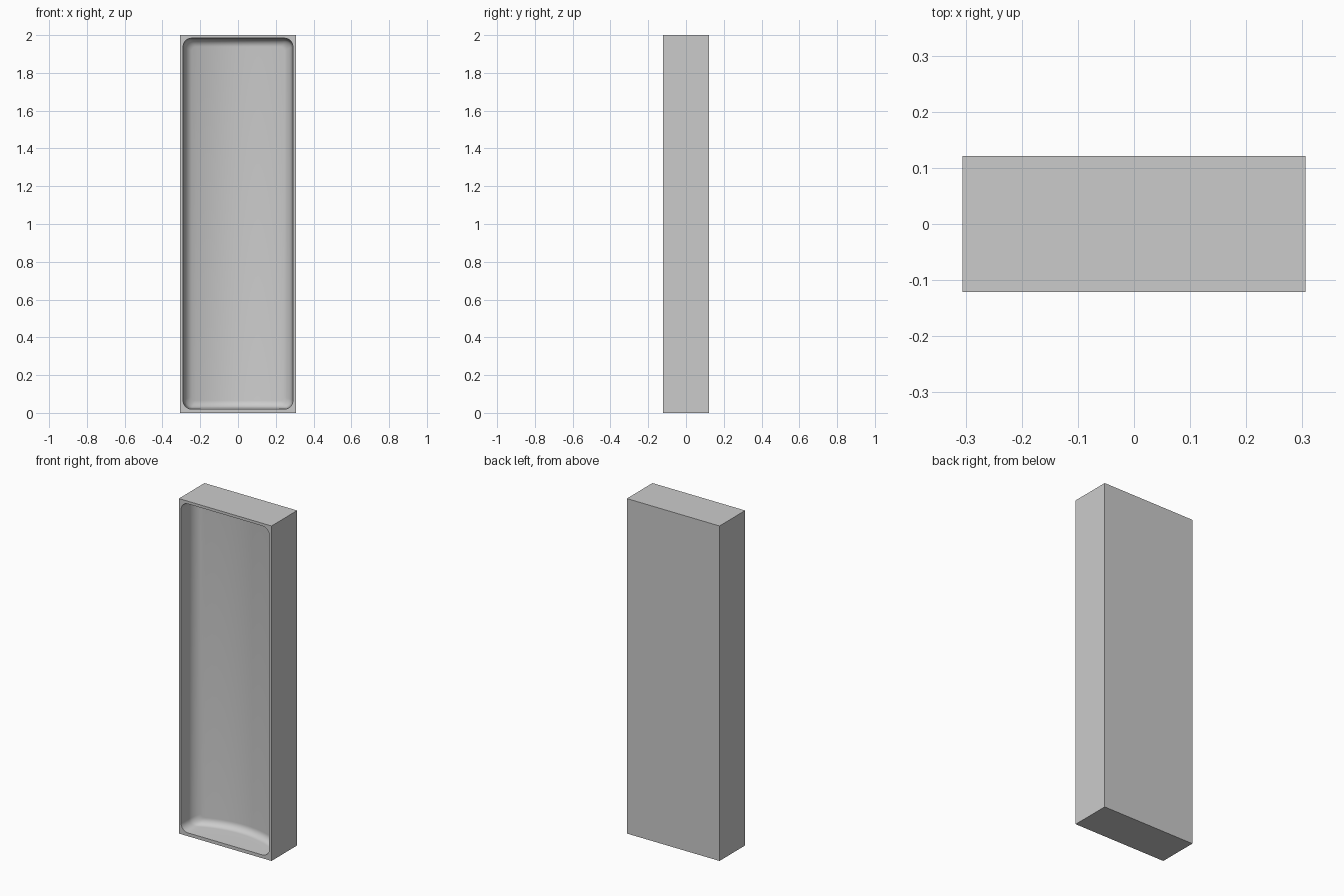
import bpy, bmesh, math

if "Cube" in bpy.data.objects:
    bpy.data.objects.remove(bpy.data.objects["Cube"])

W, D, H = 0.612, 0.242, 2.0
HALF_W, HALF_H, CORNER = 0.291, 0.982, 0.045   # recess opening
FRONT, DRAFT, FILLET = -D / 2, 0.006, 0.04


def make_object(name, bm):
    bmesh.ops.recalc_face_normals(bm, faces=bm.faces)
    mesh = bpy.data.meshes.new(name)
    bm.to_mesh(mesh)
    bm.free()
    ob = bpy.data.objects.new(name, mesh)
    bpy.context.collection.objects.link(ob)
    return ob


def half_outline(inset):
    """Upper half of a rounded rectangle, left to right, as (x, z)."""
    r = max(CORNER - inset * 0.5, 0.015)
    cx, cz = HALF_W - inset - r, HALF_H - inset - r
    arc = [math.radians(90 * i / 8) for i in range(9)]
    left = [(-cx - r * math.cos(a), cz + r * math.sin(a)) for a in arc]
    flat = [(cx * (2 * i / 20 - 1), cz + r) for i in range(1, 20)]
    right = [(-x, z) for x, z in reversed(left)]
    return left + flat + right


def back_depth(x):
    """Concave back, deepest along the centre line."""
    return 0.10 + 0.08 * (1 - (x / HALF_W) ** 2)


# Main block
bm = bmesh.new()
bmesh.ops.create_cube(bm, size=1)
for v in bm.verts:
    v.co = (v.co.x * W, v.co.y * D, (v.co.z + 0.5) * H)
block = make_object("hollowed_block", bm)

# Recess cutter: drafted walls, rounded inner edge, curved back
bm = bmesh.new()
stages = [(-0.001, None), (0.0, 0.0)]
for i in range(9):
    a = math.radians(90 * i / 8)
    stages.append((DRAFT + FILLET * (1 - math.cos(a)), FILLET * (1 - math.sin(a))))
rings = []
for k, (inset, lift) in enumerate(stages):
    pts = half_outline(max(inset, 0))

    def depth(x):
        return -0.05 if k == 0 else 0.0 if k == 1 else back_depth(x) - lift

    top = [bm.verts.new((x, FRONT + depth(x), 1.002 + z)) for x, z in pts]
    bot = [bm.verts.new((x, FRONT + depth(x), 1.002 - z)) for x, z in pts]
    rings.append((top, bot))
for (t0, b0), (t1, b1) in zip(rings, rings[1:]):
    loop0, loop1 = t0 + b0[::-1], t1 + b1[::-1]
    n = len(loop0)
    for i in range(n):
        j = (i + 1) % n
        bm.faces.new((loop0[i], loop0[j], loop1[j], loop1[i]))
for top, bot in (rings[0], rings[-1]):
    for i in range(len(top) - 1):
        bm.faces.new((top[i], top[i + 1], bot[i + 1], bot[i]))
cutter = make_object("recess_cutter", bm)
cutter.hide_render = True

# Carve the recess and smooth its curved surfaces
mod = block.modifiers.new("recess", 'BOOLEAN')
mod.operation = 'DIFFERENCE'
mod.solver = 'EXACT'
mod.object = cutter
bpy.context.view_layer.objects.active = block
block.select_set(True)
bpy.ops.object.modifier_apply(modifier="recess")
bpy.data.objects.remove(cutter)
bpy.ops.object.shade_smooth_by_angle(angle=math.radians(35))
